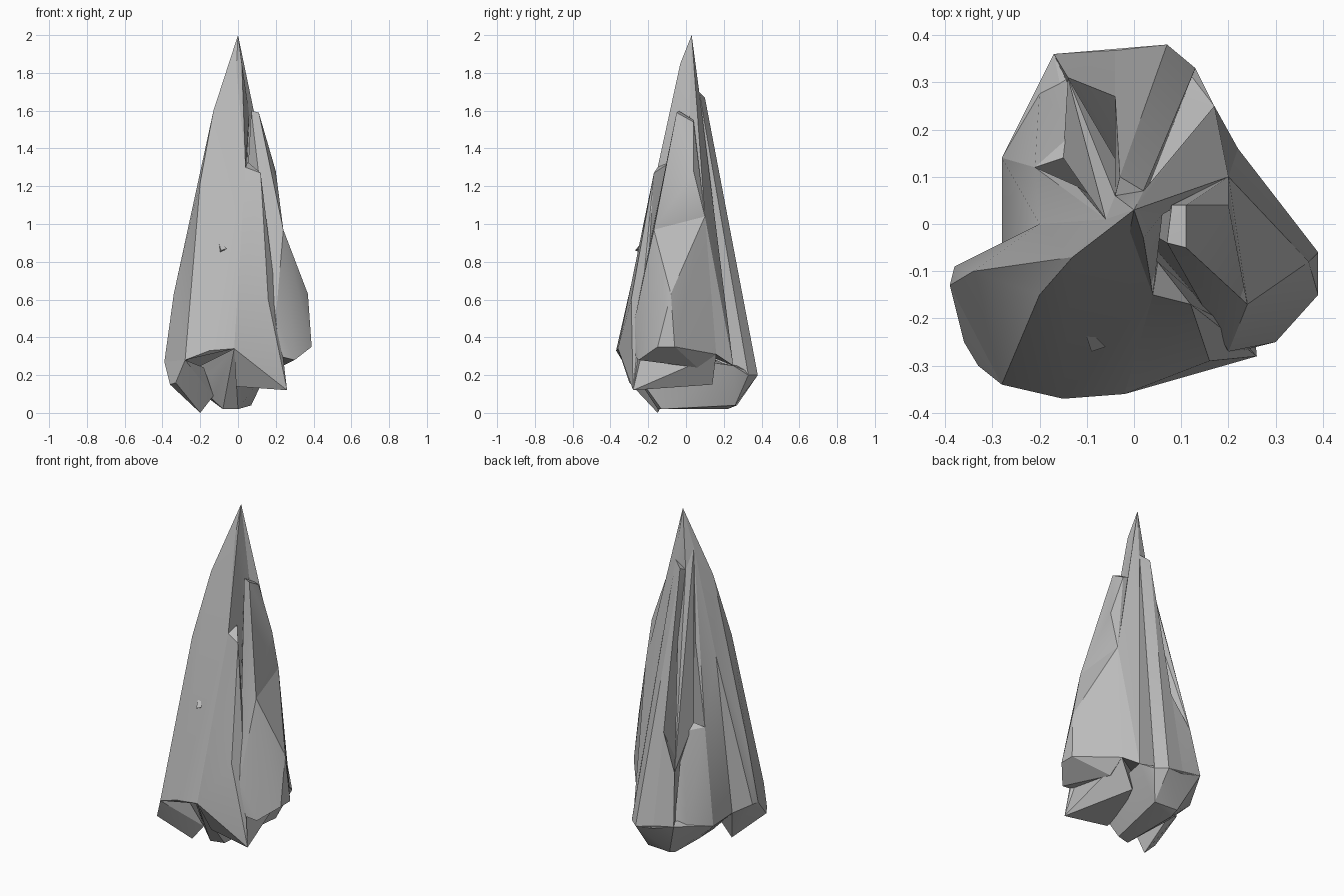
import bpy
import bmesh
from mathutils import Vector

# Remove the default object
default_object = bpy.data.objects.get("Cube")
if default_object:
    bpy.data.objects.remove(default_object, do_unlink=True)

# Single stone colour
stone = bpy.data.materials.new("grey_stone")
stone.use_nodes = True
stone_colour = (0.5, 0.5, 0.5, 1)
stone.diffuse_color = stone_colour
shader = next(node for node in stone.node_tree.nodes if node.type == "BSDF_PRINCIPLED")
shader.inputs["Base Color"].default_value = stone_colour

# Corners shared by neighbouring shards, in hundredths of a unit
apex = (0, 3, 200)
heart = (0, 0, 35)
shoulder = (-6, 1, 177)
left_ridge_top = (-13, -7, 160)
left_ridge_mid = (-20, -15, 122)
left_ridge_foot = (-28, -34, 28)
left_flank = (-20, 0, 115)
left_hip = (-39, -13, 27)
left_hip_rear = (-38, -9, 27)
front_peak = (-2, -36, 34)
front_ledge = (4, -15, 130)
front_edge = (16, -29, 60)
front_spur = (26, -28, 12)
back_crest = (2, 7, 170)
crest_left = (-4, 6, 165)
back_corner = (13, 33, 20)
back_left_corner = (-17, 36, 25)
back_right_corner = (7, 38, 20)
back_step_top = (-4, 27, 75)
back_step_side = (-14, 31, 55)
rear_left = (-20, 28, 22)
rear_right = (17, 25, 25)
rear_waist = (-28, -4, 21)
rear_hip = (-28, 14, 20)
notch_outer = (-21, 12, 77)
notch_inner = (-15, 14, 79)
notch_side = (-12, 20, 75)
right_waist_front = (24, -17, 97)
right_waist_rear = (20, 10, 104)
right_keel = (20, -27, 50)
right_skirt = (22, 16, 31)


def make_shard(name, *corners):
    """Build one faceted shard as the convex hull of its corners."""
    mesh = bpy.data.meshes.new(name)
    shard = bpy.data.objects.new(name, mesh)
    bpy.context.collection.objects.link(shard)
    bm = bmesh.new()
    for corner in corners:
        bm.verts.new(Vector(corner) / 100)
    hull = bmesh.ops.convex_hull(bm, input=bm.verts)
    unused = set(hull["geom_interior"]) | set(hull["geom_unused"])
    loose = [item for item in unused if isinstance(item, bmesh.types.BMVert)]
    bmesh.ops.delete(bm, geom=loose, context="VERTS")
    bmesh.ops.recalc_face_normals(bm, faces=bm.faces)
    bm.to_mesh(mesh)
    bm.free()
    mesh.materials.append(stone)
    bpy.ops.object.select_all(action="DESELECT")
    shard.select_set(True)
    bpy.context.view_layer.objects.active = shard
    bpy.ops.object.shade_smooth_by_angle(angle=0.4)


# Broad front slab: the left part reaches the tip, the right part ends in a ledge
make_shard("front_slab_left", apex, shoulder, left_ridge_top, left_ridge_mid,
           left_ridge_foot, (-15, -37, 33), front_peak, front_ledge, heart)
make_shard("front_slab_right", front_ledge, (12, -17, 127), (5, -8, 133),
           front_edge, front_peak, front_spur, (20, -21, 60), heart)

# Left shard with its hanging foot
make_shard("left_shard", shoulder, left_ridge_top, left_ridge_mid, left_flank,
           left_ridge_foot, (-34, -10, 63), left_hip, left_hip_rear,
           rear_waist, heart)
make_shard("left_foot", left_ridge_foot, left_hip, left_hip_rear,
           (-36, -25, 15), (-33, -30, 16), (-20, -15, 0), (-13, -14, 9),
           rear_waist, (-18, -20, 24))

# Left rear shard, with a lower block making a notch beside it
make_shard("left_rear_shard", shoulder, left_flank, (-17, 7, 108),
           (-12, 8, 124), notch_outer, rear_hip, rear_waist, heart)
make_shard("left_rear_block", notch_outer, notch_inner, notch_side,
           rear_hip, rear_left, (-14, 31, 25), heart)

# Channel between the left rear shard and the back slab
make_shard("rear_channel", shoulder, crest_left, notch_inner, notch_side,
           back_step_side, (0, 7, 150), heart)

# Tall back slab that widens at a step
make_shard("back_slab", (-3, 10, 167), back_crest, crest_left, back_step_top,
           (-4, 37, 21), back_right_corner, back_corner, heart)
make_shard("back_slab_foot", back_step_top, back_step_side, back_left_corner,
           (-4, 37, 21), heart)

# Spine behind the tip and the right rear shard
make_shard("tip_spine", apex, shoulder, back_crest, crest_left,
           (2, -3, 185), (6, 2, 158), front_ledge, heart)
make_shard("right_rear_shard", apex, back_crest, (6, 2, 158),
           right_waist_rear, right_skirt, rear_right, heart)

# Right shard: blunt narrow top above a wide flared hip
make_shard("right_shard_top", (7, -4, 160), (11, -5, 159), (8, 4, 155),
           (11, 4, 154), (20, 4, 128), right_waist_rear, right_waist_front,
           right_keel, heart)
make_shard("right_shard_hip", right_waist_front, right_waist_rear,
           (37, -8, 63), (39, -6, 35), (39, -15, 35), (30, -25, 28),
           right_keel, (22, -27, 30), right_skirt, (22, 6, 24), heart)

# Underside block and the spur jutting from it
make_shard("base_block", front_peak, (-14, -18, 20), (-8, -15, 2),
           (0, -13, 2), (-13, -14, 9), (-16, 10, 8), rear_right, back_corner,
           back_right_corner, back_left_corner, rear_left, rear_hip,
           rear_waist, (7, 26, 4), (-8, 27, 4), (-8, 22, 2))
make_shard("base_spur", front_spur, front_peak, (-1, -24, 14), (0, -12, 14),
           (13, 14, 15), right_skirt, front_edge, heart)

# Small chip standing off the front
make_shard("front_chip", (-11, -21, 93), (-6, -26, 87), (-9, -27, 86),
           (-10, -22, 84))
